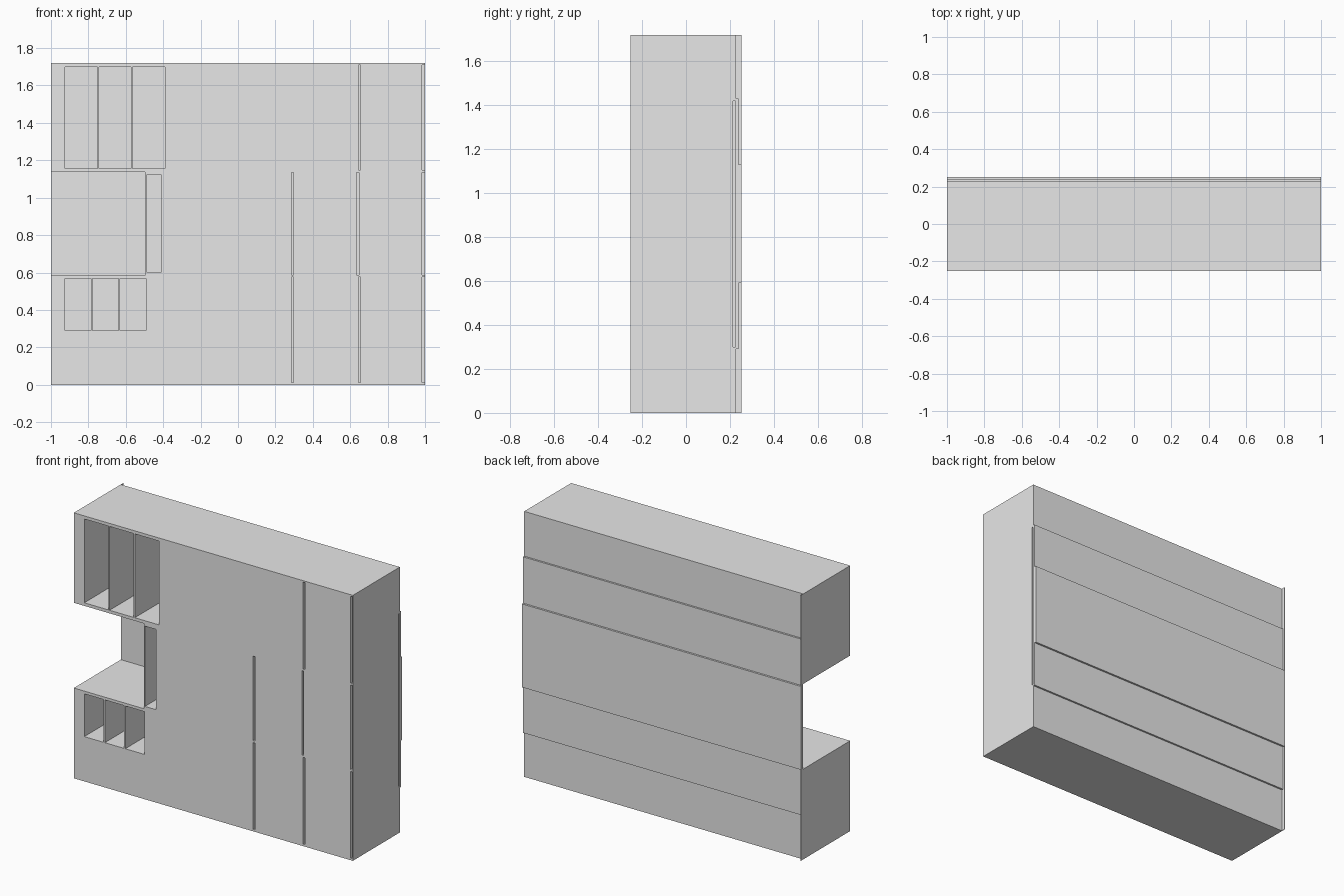
import bpy

old = bpy.data.objects.get("Cube")
if old:
    bpy.data.objects.remove(old, do_unlink=True)

grey = bpy.data.materials.new("light_grey")
grey.use_nodes = True
grey.diffuse_color = (0.8, 0.8, 0.8, 1)
grey.node_tree.nodes["Principled BSDF"].inputs["Base Color"].default_value = (0.8, 0.8, 0.8, 1)

FRONT, BACK, TOP = -0.2525, 0.228, 1.72


def box(name, x, y, z):
    """Axis-aligned box from three (low, high) ranges."""
    bpy.ops.mesh.primitive_cube_add(size=1, location=[sum(r) / 2 for r in (x, y, z)])
    ob = bpy.context.object
    ob.name = name
    ob.scale = [r[1] - r[0] for r in (x, y, z)]
    bpy.ops.object.transform_apply(location=True, rotation=False, scale=True)
    ob.data.materials.append(grey)
    return ob


body = box("cabinet_body", (-1, 1), (FRONT, BACK), (0, TOP))


def cut(name, x, y, z):
    """Remove a box from the cabinet body."""
    cutter = box(name, x, y, z)
    cutter.hide_render = True
    mod = body.modifiers.new(name, "BOOLEAN")
    mod.object = cutter
    mod.operation = "DIFFERENCE"
    mod.solver = "EXACT"
    bpy.context.view_layer.objects.active = body
    bpy.ops.object.modifier_apply(modifier=mod.name)
    bpy.data.objects.remove(cutter, do_unlink=True)


# open side bay, running back to the rear panel
cut("side_bay", (-1.1, -0.496), (-0.4, 0.4), (0.585, 1.137))

# open compartments and narrow gaps, entered from the front
inside = (-0.4, 0.2)
for i in range(3):
    x = -0.925 + 0.181 * i
    cut("upper_compartment", (x, x + 0.173), inside, (1.157, 1.7))
    x = -0.925 + 0.147 * i
    cut("lower_compartment", (x, x + 0.139), inside, (0.29, 0.567))
cut("tall_compartment", (-0.49, -0.41), inside, (0.602, 1.122))

rows = [((0.013, 0.575), (0.285, 0.643, 0.984)),
        ((0.588, 1.135), (0.285, 0.634, 0.984)),
        ((1.147, 1.71), (0.643, 0.984))]
for z, gaps in rows:
    for x in gaps:
        cut("front_gap", (x, x + 0.013), inside, z)

# narrow upright slot near the back of the left side
cut("side_slot", (0.95, 1.1), (0.2135, 0.225), (0.3, 1.42))

# stepped rear panels and the thin end strip
box("rear_panel_wide", (-1, 1), (BACK, 0.24), (0.29, 1.43))
box("rear_panel_middle", (-1, 1), (0.24, 0.2525), (0.59, 1.13))
box("rear_end_strip", (-1, -0.997), (BACK, 0.2525), (0, TOP))
